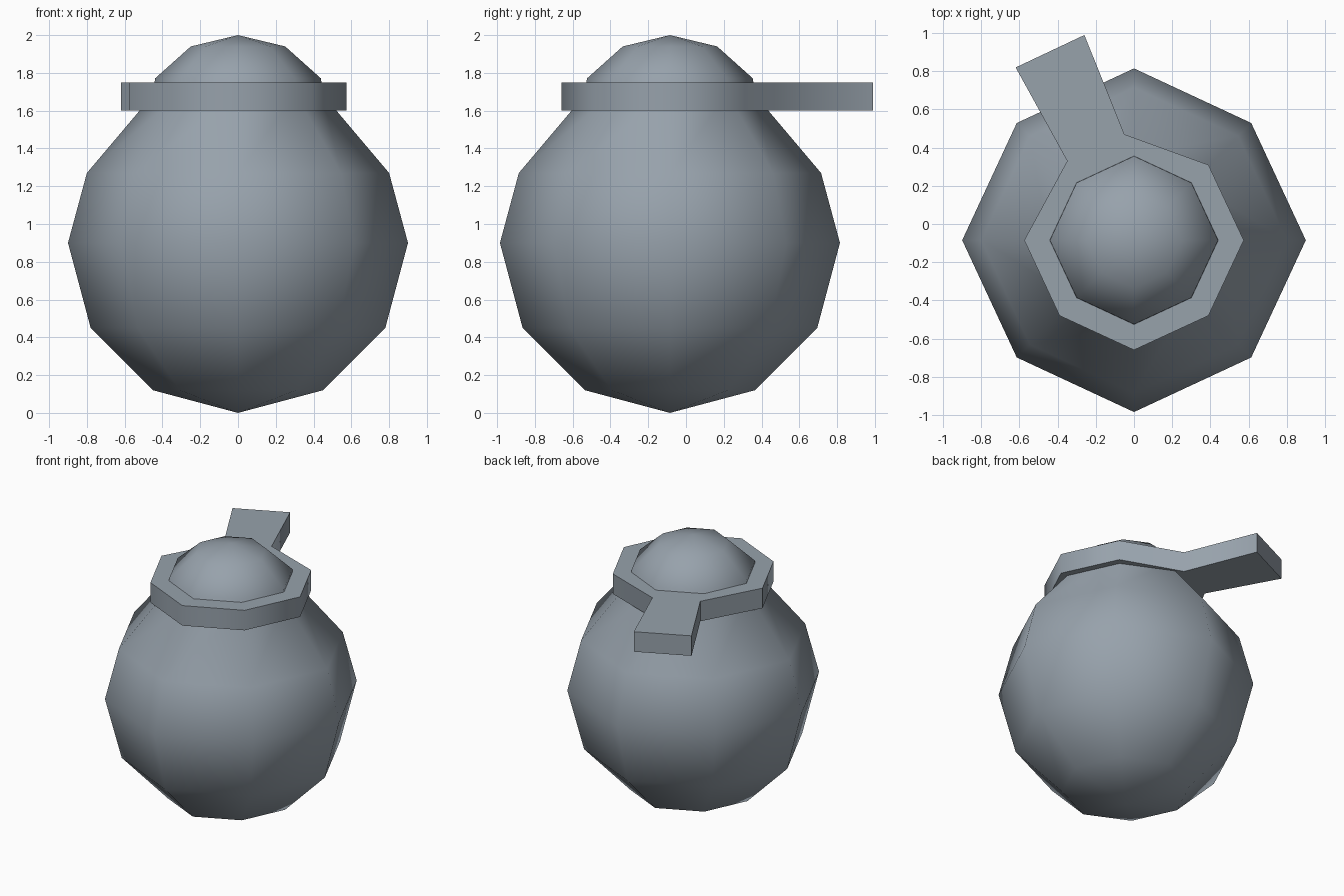
import bpy, bmesh, math
from mathutils import Vector

cube = bpy.data.objects.get("Cube")
if cube:
    bpy.data.objects.remove(cube, do_unlink=True)

CENTRE_Y = -0.085
SIDES = 8

steel = bpy.data.materials.new("blue_grey")
steel.use_nodes = True
colour = (0.31, 0.36, 0.41, 1)
steel.diffuse_color = colour
steel.node_tree.nodes["Principled BSDF"].inputs["Base Color"].default_value = colour


def add_object(name, bm, smooth_angle):
    bmesh.ops.recalc_face_normals(bm, faces=bm.faces)
    mesh = bpy.data.meshes.new(name)
    bm.to_mesh(mesh)
    bm.free()
    mesh.materials.append(steel)
    obj = bpy.data.objects.new(name, mesh)
    bpy.context.collection.objects.link(obj)
    bpy.ops.object.select_all(action='DESELECT')
    obj.select_set(True)
    bpy.context.view_layer.objects.active = obj
    bpy.ops.object.shade_smooth_by_angle(angle=math.radians(smooth_angle))
    return obj


def lathe(name, profile, smooth_angle):
    """Eight-sided turned body with the diagonal corners slightly drawn in."""
    bm = bmesh.new()
    rings = []
    for r, z in profile:
        if r == 0:
            rings.append([bm.verts.new((0, CENTRE_Y, z))] * SIDES)
            continue
        ring = []
        for i in range(SIDES):
            a = math.tau * i / SIDES
            k = r * (0.965 if i % 2 else 1)
            ring.append(bm.verts.new((k * math.cos(a), CENTRE_Y + k * math.sin(a), z)))
        rings.append(ring)
    for low, high in zip(rings, rings[1:]):
        for i in range(SIDES):
            j = (i + 1) % SIDES
            corners = dict.fromkeys([low[i], low[j], high[j], high[i]])
            bm.faces.new(list(corners))
    return add_object(name, bm, smooth_angle)


def prism(name, outline, bottom, top, smooth_angle):
    bm = bmesh.new()
    base = bm.faces.new([bm.verts.new((x, y, bottom)) for x, y in outline])
    result = bmesh.ops.extrude_face_region(bm, geom=[base], use_keep_orig=True)
    raised = [v for v in result["geom"] if isinstance(v, bmesh.types.BMVert)]
    bmesh.ops.translate(bm, verts=raised, vec=Vector((0, 0, top - bottom)))
    return add_object(name, bm, smooth_angle)


# Round body with its neck and domed cap
lathe("body", [(0, 0), (0.45, 0.12), (0.78, 0.45), (0.9, 0.9), (0.8, 1.27),
               (0.445, 1.69), (0.44, 1.77), (0.25, 1.94), (0, 2)], 180)

# Flat collar with a flared tab reaching out to the back
collar = [(0.575, -0.085), (0.39, 0.31), (-0.05, 0.47), (-0.26, 0.99), (-0.62, 0.82),
          (-0.35, 0.33), (-0.575, -0.085), (-0.39, -0.48), (0, -0.66), (0.39, -0.48)]
prism("collar_with_tab", collar, 1.6, 1.75, 53)
